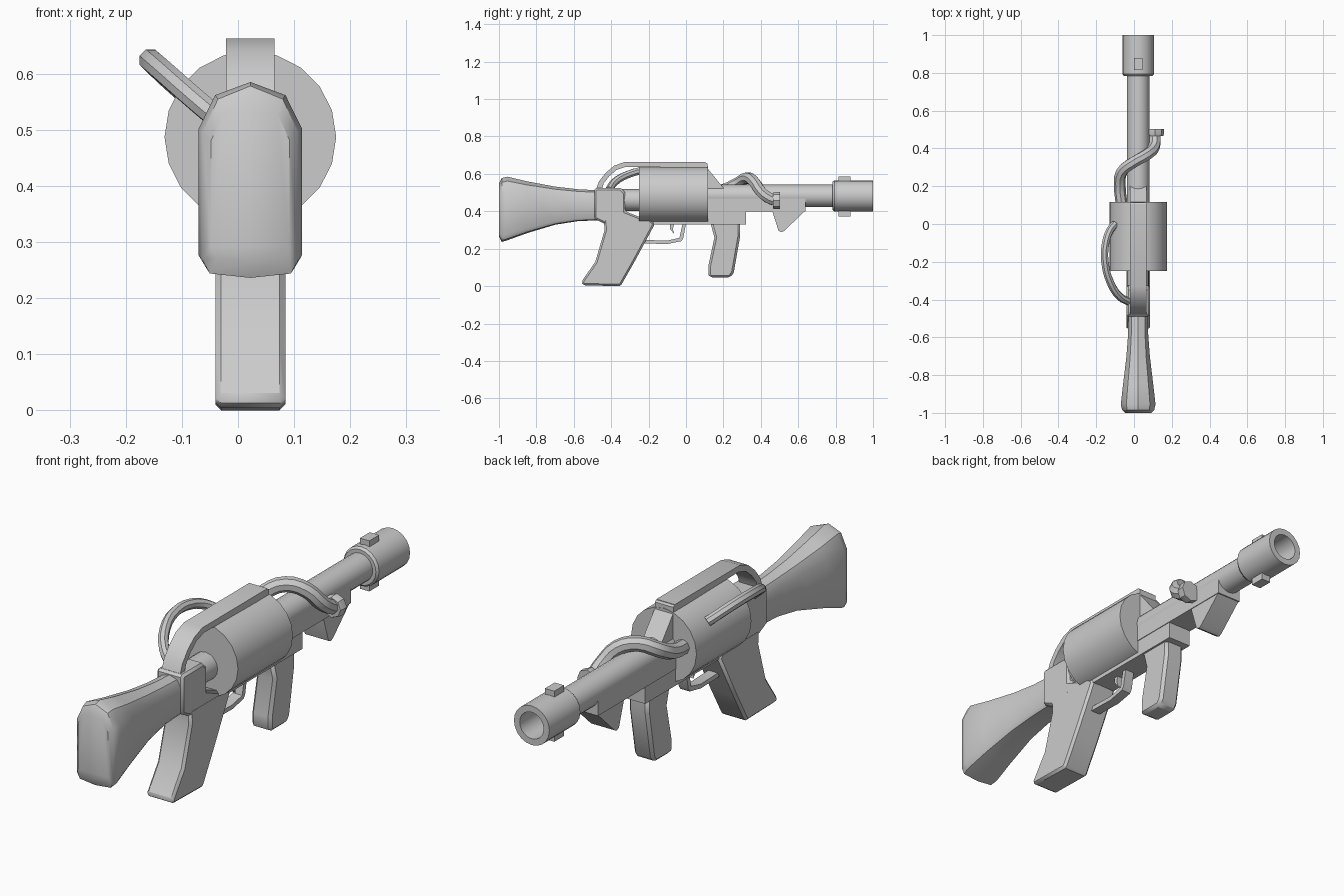
import bpy, bmesh, math
from mathutils import Vector

if "Cube" in bpy.data.objects:
    bpy.data.objects.remove(bpy.data.objects["Cube"])

CX = 0.022      # centre plane of the body
AXIS_Z = 0.482  # bore height


def finish(name, bm, bevel=0.0, angle=35):
    bmesh.ops.recalc_face_normals(bm, faces=bm.faces)
    me = bpy.data.meshes.new(name)
    bm.to_mesh(me)
    bm.free()
    ob = bpy.data.objects.new(name, me)
    bpy.context.collection.objects.link(ob)
    if bevel:
        m = ob.modifiers.new("bevel", 'BEVEL')
        m.width = bevel
        m.segments = 1
        m.limit_method = 'ANGLE'
        m.angle_limit = math.radians(50)
    bpy.ops.object.select_all(action='DESELECT')
    ob.select_set(True)
    bpy.context.view_layer.objects.active = ob
    bpy.ops.object.shade_smooth_by_angle(angle=math.radians(angle))
    return ob


def plate(name, profile, half, bevel=0.0):
    """Side profile (y, z) extruded across x."""
    bm = bmesh.new()
    f = bm.faces.new([bm.verts.new((CX - half, y, z)) for y, z in profile])
    r = bmesh.ops.extrude_face_region(bm, geom=[f])
    vs = [v for v in r['geom'] if isinstance(v, bmesh.types.BMVert)]
    bmesh.ops.translate(bm, verts=vs, vec=(2 * half, 0, 0))
    return finish(name, bm, bevel)


def loft(name, rings, angle=35):
    bm = bmesh.new()
    loops = [[bm.verts.new(p) for p in ring] for ring in rings]
    n = len(loops[0])
    for a, b in zip(loops, loops[1:]):
        for i in range(n):
            bm.faces.new((a[i], a[(i + 1) % n], b[(i + 1) % n], b[i]))
    bm.faces.new(loops[0])
    bm.faces.new(loops[-1])
    return finish(name, bm, angle=angle)


def turned(name, steps, x=CX, z=AXIS_Z, n=20):
    """Round part along y from (y, radius) steps."""
    return loft(name, [[(x + r * math.cos(2 * math.pi * i / n), y,
                         z + r * math.sin(2 * math.pi * i / n)) for i in range(n)]
                       for y, r in steps])


def tube(name, pts, r):
    cu = bpy.data.curves.new(name, 'CURVE')
    cu.dimensions = '3D'
    cu.bevel_depth = r
    cu.bevel_resolution = 2
    cu.resolution_u = 3
    cu.use_fill_caps = True
    sp = cu.splines.new('BEZIER')
    sp.bezier_points.add(len(pts) - 1)
    for bp, p in zip(sp.bezier_points, pts):
        bp.co = p
        bp.handle_left_type = bp.handle_right_type = 'AUTO'
    ob = bpy.data.objects.new(name, cu)
    bpy.context.collection.objects.link(ob)
    bpy.ops.object.select_all(action='DESELECT')
    ob.select_set(True)
    bpy.context.view_layer.objects.active = ob
    bpy.ops.object.convert(target='MESH')
    bpy.ops.object.shade_smooth_by_angle(angle=math.radians(40))


def box(name, y0, y1, z0, z1, half, bevel=0.0):
    return plate(name, [(y0, z0), (y1, z0), (y1, z1), (y0, z1)], half, bevel)


# shoulder stock
def stock_ring(y, w, zb, zt):
    h = (zt - zb) / 0.35
    half = [(0.68, zt - 0.024 * h), (1, zt - 0.085 * h), (1, zb + 0.032 * h), (0.85, zb + 0.008 * h)]
    pts = [(0, zt)] + half + [(0, zb)] + [(-a, z) for a, z in reversed(half)]
    return [(CX + a * w, y, z) for a, z in pts]


loft("stock", [stock_ring(*s) for s in [
    (-1.0, 0.07, 0.265, 0.55), (-0.985, 0.085, 0.236, 0.578), (-0.955, 0.092, 0.245, 0.585),
    (-0.85, 0.08, 0.283, 0.56), (-0.7, 0.062, 0.328, 0.532), (-0.58, 0.053, 0.347, 0.518),
    (-0.47, 0.052, 0.352, 0.512)]])

# receiver with a thin collar, and the boss behind the drum
plate("receiver", [(-0.49, 0.36), (-0.43, 0.33), (-0.2, 0.33), (-0.2, 0.35), (-0.325, 0.4),
                   (-0.325, 0.50), (-0.35, 0.525), (-0.48, 0.525), (-0.49, 0.515)], 0.062, 0.012)
turned("drum_boss", [(-0.35, 0.058), (-0.23, 0.058)], z=0.46, n=16)

# rear grip and front grip
plate("rear_grip", [(-0.56, 0.022), (-0.55, 0.004), (-0.355, 0.0), (-0.345, 0.008), (-0.27, 0.14),
                    (-0.165, 0.335), (-0.2, 0.36), (-0.44, 0.36), (-0.435, 0.30), (-0.485, 0.13)],
      0.0625, 0.012)
plate("front_grip", [(0.12, 0.06), (0.13, 0.045), (0.235, 0.045), (0.255, 0.07), (0.29, 0.27),
                     (0.29, 0.34), (0.13, 0.34), (0.152, 0.26), (0.12, 0.11)], 0.046, 0.012)

# lower frame and rail below the barrel
box("lower_frame", -0.22, 0.32, 0.328, 0.405, 0.055)
box("barrel_rail", 0.1, 0.64, 0.40, 0.47, 0.058)
plate("rail_wedge", [(0.455, 0.42), (0.495, 0.295), (0.51, 0.288), (0.525, 0.295),
                     (0.64, 0.405), (0.64, 0.47), (0.455, 0.47)], 0.055)

# drum, barrel and hollow muzzle
turned("drum", [(-0.25, 0.153), (0.117, 0.153)], z=0.487, n=20)
turned("barrel", [(0.1, 0.06), (0.82, 0.06)])
turned("muzzle", [(0.783, 0.057), (0.783, 0.075), (0.793, 0.083), (1.0, 0.083),
                  (1.0, 0.056), (0.86, 0.056)])
box("front_sight", 0.815, 0.88, 0.55, 0.587, 0.022)
box("lower_lug", 0.815, 0.88, 0.373, 0.41, 0.022)

# strap arching over the drum, with its sloping front post
outer = [(-0.482, 0.515), (-0.465, 0.56), (-0.43, 0.605), (-0.385, 0.643), (-0.33, 0.663), (0.105, 0.663)]
inner = [(0.105, 0.632), (-0.32, 0.638), (-0.37, 0.622), (-0.41, 0.588), (-0.44, 0.55), (-0.45, 0.515)]
plate("top_strap", outer + inner, 0.043)
plate("strap_post", [(0.1, 0.663), (0.115, 0.655), (0.115, 0.63), (0.2, 0.525), (0.2, 0.47), (0.1, 0.47)], 0.043)

# trigger and guard
plate("trigger_guard", [(-0.23, 0.228), (-0.1, 0.225), (-0.025, 0.24), (-0.015, 0.255), (0.0, 0.335),
                        (-0.018, 0.335), (-0.035, 0.258), (-0.1, 0.243), (-0.23, 0.247)], 0.022)
plate("trigger", [(-0.085, 0.34), (-0.085, 0.305), (-0.063, 0.278), (-0.07, 0.305), (-0.062, 0.34)], 0.012)

# hose wrapping over the barrel, with its end cap
tube("front_hose", [(-0.065, 0.1, 0.50), (-0.075, 0.2, 0.515), (-0.065, 0.275, 0.55), (-0.005, 0.325, 0.578),
                    (0.065, 0.365, 0.557), (0.105, 0.405, 0.50), (0.112, 0.45, 0.468), (0.112, 0.48, 0.458)], 0.031)
turned("hose_cap", [(0.465, 0.042), (0.475, 0.046), (0.502, 0.046)], x=0.112, z=0.457, n=8)

# side pipe beside the drum
tube("side_pipe", [(-0.03, -0.41, 0.515), (-0.075, -0.385, 0.553), (-0.125, -0.31, 0.597), (-0.154, -0.2, 0.622),
                   (-0.15, -0.1, 0.618), (-0.128, -0.035, 0.597), (-0.1, 0.0, 0.572)], 0.021)
